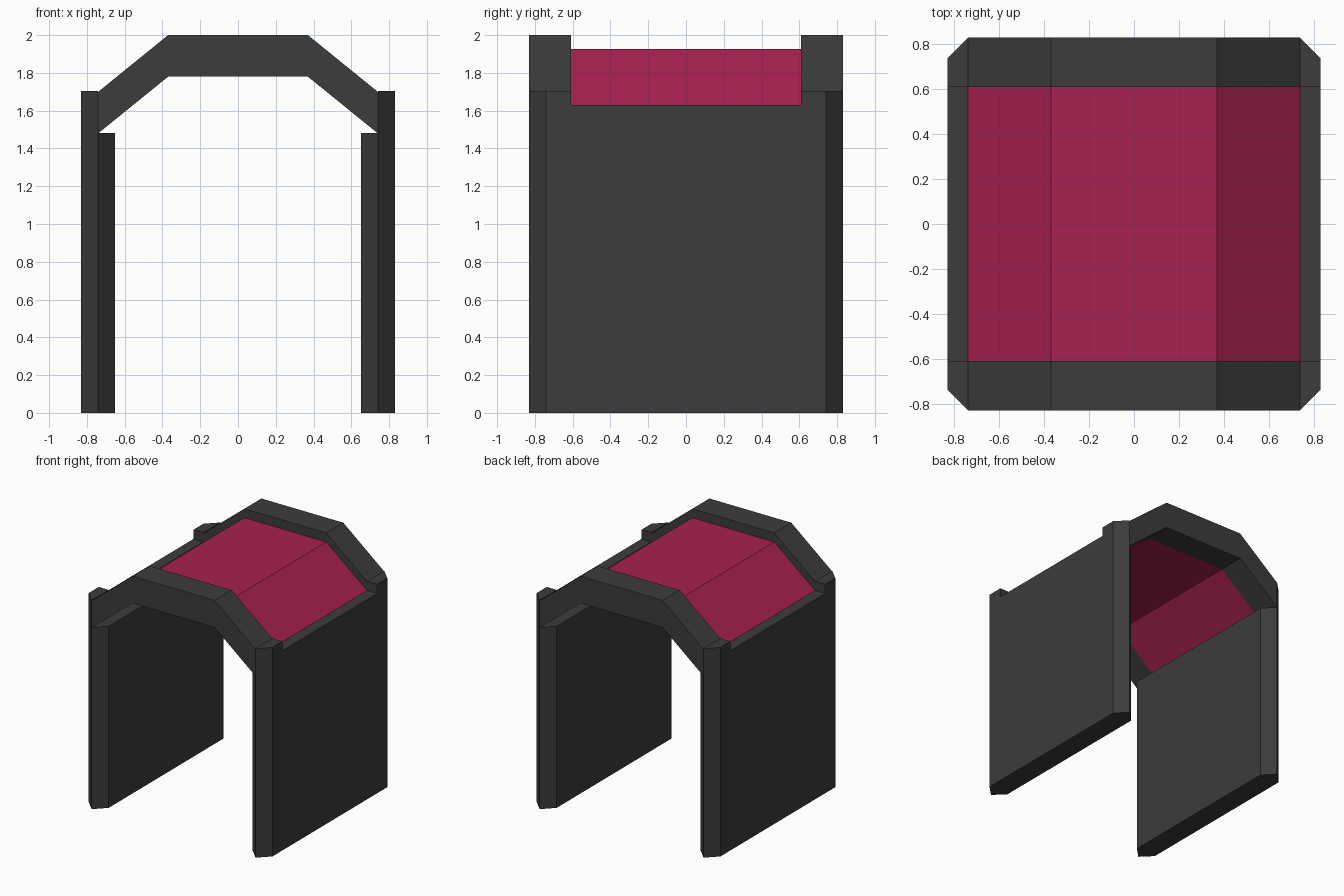
import bpy, bmesh

if "Cube" in bpy.data.objects:
    bpy.data.objects.remove(bpy.data.objects["Cube"])

# Key dimensions
W, C, R = 0.83, 0.74, 0.61      # outer half-width, chamfer start, rib inner face
INNER = 0.65                    # inside face of the walls
EAVE, SHOULDER = 0.74, 0.37     # arch break points in x


def material(name, rgb):
    m = bpy.data.materials.new(name)
    m.diffuse_color = (*rgb, 1)
    m.use_nodes = True
    m.node_tree.nodes["Principled BSDF"].inputs["Base Color"].default_value = m.diffuse_color
    return m


dark = material("dark_grey", (0.045, 0.045, 0.045))
red = material("crimson", (0.39, 0.015, 0.08))


def prism(name, near, far, mat):
    """Solid between two matching outlines."""
    bm = bmesh.new()
    a = [bm.verts.new(p) for p in near]
    b = [bm.verts.new(p) for p in far]
    bm.faces.new(a)
    bm.faces.new(b[::-1])
    n = len(a)
    for i in range(n):
        j = (i + 1) % n
        bm.faces.new((a[j], a[i], b[i], b[j]))
    bmesh.ops.recalc_face_normals(bm, faces=bm.faces)
    mesh = bpy.data.meshes.new(name)
    bm.to_mesh(mesh)
    bm.free()
    mesh.materials.append(mat)
    ob = bpy.data.objects.new(name, mesh)
    bpy.context.collection.objects.link(ob)
    return ob


def arch(name, bottom, thick, y0, y1, mat):
    """Three-sided arch profile swept along y."""
    low, high = bottom
    under = [(-EAVE, low), (-SHOULDER, high), (SHOULDER, high), (EAVE, low)]
    prof = under + [(x, z + thick) for x, z in reversed(under)]
    return prism(name, [(x, y0, z) for x, z in prof],
                 [(x, y1, z) for x, z in prof], mat)


def wall_half(name, prof, x_mid, x_face):
    """Side elevation extruded sideways, its ends tapering to a 45 degree bevel."""
    taper = [(max(-C, min(C, y)), z) for y, z in prof]
    return prism(name, [(x_mid, y, z) for y, z in prof],
                 [(x_face, y, z) for y, z in taper], dark)


# Front and back arch ribs, and the recessed roof between them
arch("front_arch", (1.48, 1.78), 0.22, -W, -R, dark)
arch("back_arch", (1.48, 1.78), 0.22, R, W, dark)
arch("roof_panel", (1.48, 1.78), 0.147, -R, R, red)

# Side walls: taller notched outer layer, shorter inner layer
outer = [(-W, 0), (W, 0), (W, 1.705), (R, 1.705), (R, 1.63),
         (-R, 1.63), (-R, 1.705), (-W, 1.705)]
inner = [(-W, 0), (W, 0), (W, 1.482), (-W, 1.482)]
for side, s in (("left", -1), ("right", 1)):
    wall_half(side + "_wall_outer", outer, s * EAVE, s * W)
    wall_half(side + "_wall_inner", inner, s * EAVE, s * INNER)
